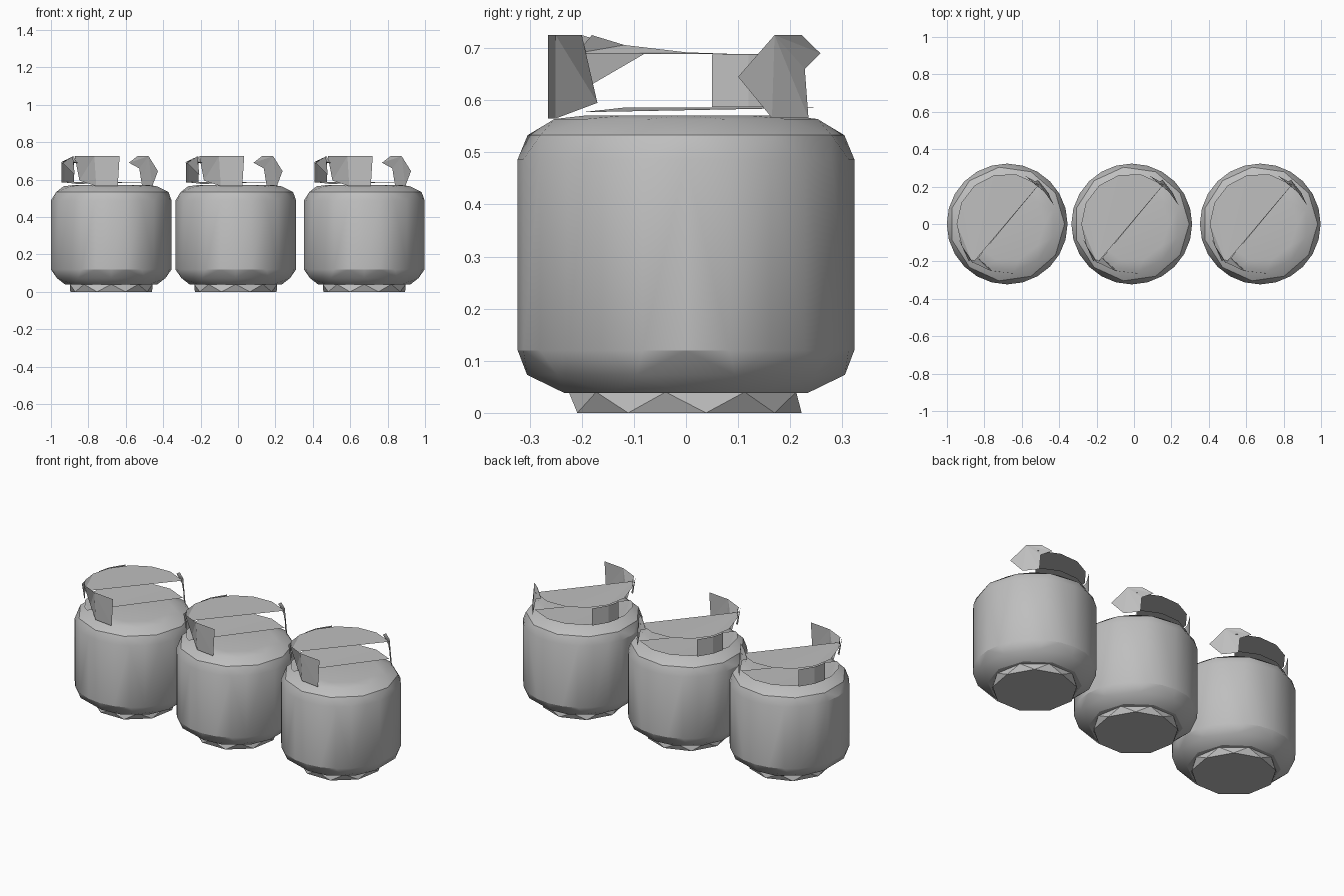
import bpy, bmesh, math
from mathutils import Vector

old = bpy.data.objects.get("Cube")
if old:
    bpy.data.objects.remove(old, do_unlink=True)

steel = bpy.data.materials.new("grey_steel")
steel.use_nodes = True
grey = (0.52, 0.52, 0.52, 1)
steel.diffuse_color = grey
steel.node_tree.nodes["Principled BSDF"].inputs["Base Color"].default_value = grey


def finish(name, bm, x, smooth=False):
    bmesh.ops.recalc_face_normals(bm, faces=bm.faces)
    mesh = bpy.data.meshes.new(name)
    bm.to_mesh(mesh)
    bm.free()
    mesh.materials.append(steel)
    ob = bpy.data.objects.new(name, mesh)
    ob.location.x = x
    bpy.context.collection.objects.link(ob)
    if smooth:
        bpy.ops.object.select_all(action="DESELECT")
        ob.select_set(True)
        bpy.context.view_layer.objects.active = ob
        bpy.ops.object.shade_smooth_by_angle(angle=math.radians(20))


def ring(r, z, n, turn=0.0):
    return [Vector((r * math.cos(math.tau * (i + turn) / n),
                    r * math.sin(math.tau * (i + turn) / n), z)) for i in range(n)]


def hull(name, rings, x, smooth=False):
    bm = bmesh.new()
    for args in rings:
        for p in ring(*args):
            bm.verts.new(p)
    bmesh.ops.convex_hull(bm, input=bm.verts)
    bmesh.ops.dissolve_limit(bm, angle_limit=0.01, verts=bm.verts, edges=bm.edges)
    finish(name, bm, x, smooth)


def sheet(name, top, bottom, x):
    """Thin curved wall between a top edge and a bottom edge."""
    bm = bmesh.new()
    a = [bm.verts.new(p) for p in top]
    b = [bm.verts.new(p) for p in bottom]
    for i in range(len(a) - 1):
        bm.faces.new((a[i], a[i + 1], b[i + 1], b[i]))
    bmesh.ops.triangulate(bm, faces=bm.faces)
    finish(name, bm, x)


def patch(name, points, x):
    """Flat or slightly bent plate made as a fan from its first point."""
    bm = bmesh.new()
    v = [bm.verts.new(p) for p in points]
    for i in range(1, len(v) - 1):
        bm.faces.new((v[0], v[i], v[i + 1]))
    finish(name, bm, x)


def half_plate(z, start, lifts):
    """Seam corner, then the rim round the back; lifts raise the first rim points."""
    pts = [start]
    for i, a in enumerate((222, 206, 180, 155, 130, 105, 80, 51)):
        a = math.radians(a)
        h = lifts[i] if i < len(lifts) else 0
        pts.append((0.27 * math.cos(a), 0.27 * math.sin(a), z + h))
    return pts


for label, x in (("right", -0.678), ("middle", -0.012), ("left", 0.675)):
    # Cylinder body with faceted shoulders
    hull(label + "_tank_body", [
        (0.245, 0.038, 10), (0.305, 0.073, 10, 0.5), (0.323, 0.12, 24),
        (0.323, 0.487, 24), (0.307, 0.533, 11), (0.255, 0.564, 11, 0.5), (0.2, 0.571, 10)],
        x, True)
    # Foot ring with a closed base
    hull(label + "_foot_ring", [(0.222, 0, 9, 0.25), (0.225, 0.04, 9, 0.75)], x)
    # Half plates at the top and base of the collar
    patch(label + "_collar_top_plate",
          half_plate(0.688, (-0.185, -0.21, 0.69), (0.037, 0.018, 0.004)), x)
    patch(label + "_collar_base_plate",
          half_plate(0.586, (-0.17, -0.2, 0.577), (-0.008,)), x)
    # Curved front panel of the collar
    sheet(label + "_front_panel",
          [(-0.195, -0.2, 0.725), (-0.09, -0.25, 0.725), (0.045, -0.265, 0.725)],
          [(-0.17, -0.17, 0.595), (-0.08, -0.25, 0.565), (0.035, -0.265, 0.565)], x)
    patch(label + "_side_gusset",
          [(-0.205, -0.2, 0.725), (-0.195, -0.19, 0.625), (-0.26, -0.08, 0.689)], x)
    # Upright post on the side
    sheet(label + "_side_panel",
          [(-0.267, 0.05, 0.688), (-0.25, 0.12, 0.688), (-0.2, 0.2, 0.688)],
          [(-0.267, 0.05, 0.587), (-0.25, 0.12, 0.587), (-0.2, 0.2, 0.587)], x)
    # Pointed back panel with a narrow tail
    patch(label + "_back_panel",
          [(0.2, 0.17, 0.725), (0.25, 0.1, 0.645), (0.22, 0.165, 0.566),
           (0.165, 0.235, 0.566), (0.15, 0.228, 0.66),
           (0.095, 0.258, 0.69), (0.14, 0.222, 0.725)], x)
